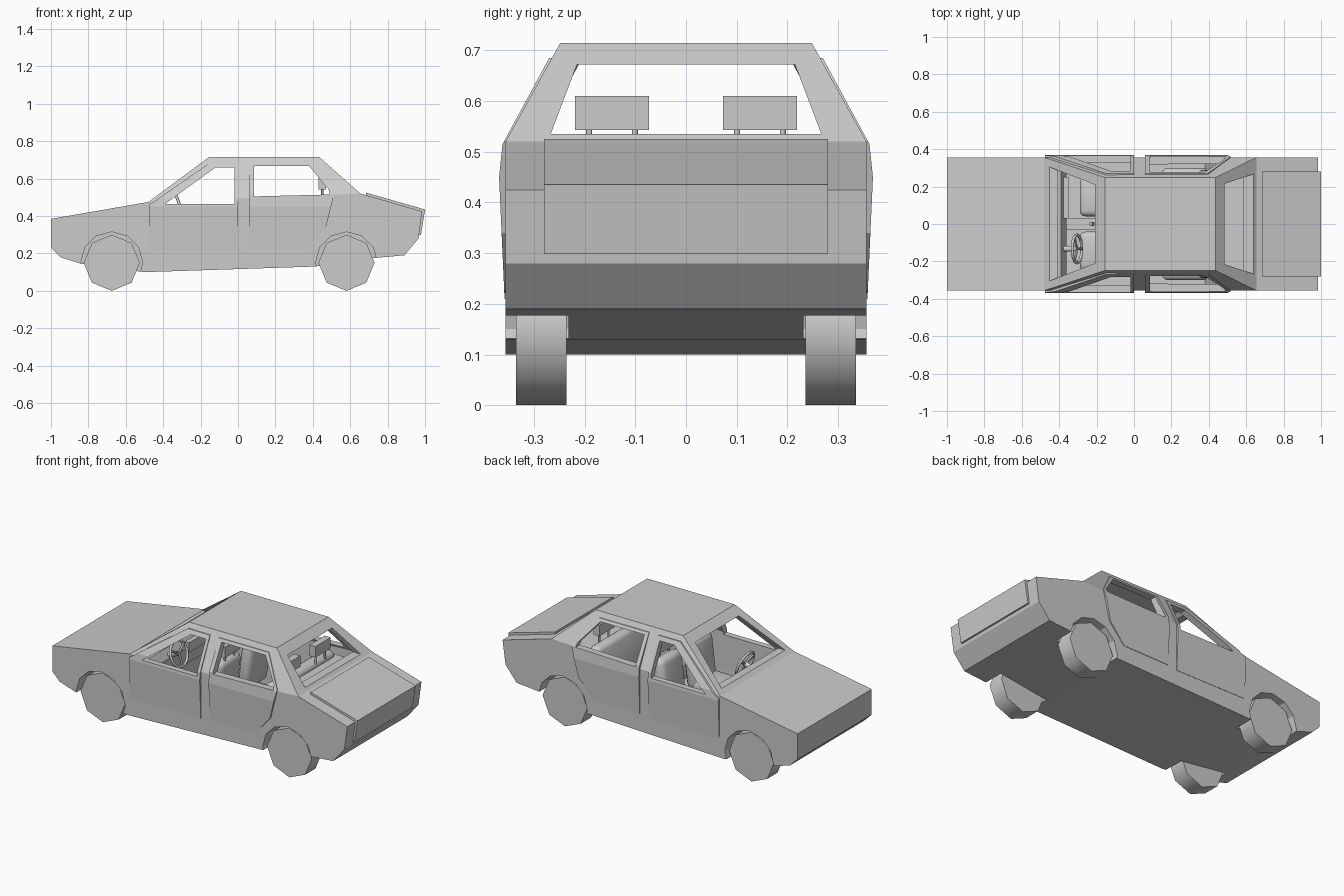
import bpy, bmesh, math
from mathutils import Vector

old = bpy.data.objects.get("Cube")
if old:
    bpy.data.objects.remove(old, do_unlink=True)

GREY = (0.6, 0.6, 0.6, 1)
paint = bpy.data.materials.new("plain grey")
paint.use_nodes = True
paint.diffuse_color = GREY
paint.node_tree.nodes["Principled BSDF"].inputs["Base Color"].default_value = GREY


def finish(bm, name):
    bmesh.ops.recalc_face_normals(bm, faces=bm.faces)
    me = bpy.data.meshes.new(name)
    bm.to_mesh(me)
    bm.free()
    me.materials.append(paint)
    ob = bpy.data.objects.new(name, me)
    bpy.context.collection.objects.link(ob)
    return ob


def activate(ob):
    bpy.ops.object.select_all(action='DESELECT')
    ob.select_set(True)
    bpy.context.view_layer.objects.active = ob


def smooth(ob, degrees=50):
    activate(ob)
    bpy.ops.object.shade_smooth_by_angle(angle=math.radians(degrees))


def cut(ob, cutters):
    activate(ob)
    for c in cutters:
        c.hide_render = True
        mod = ob.modifiers.new("cut", 'BOOLEAN')
        mod.object, mod.operation, mod.solver = c, 'DIFFERENCE', 'EXACT'
        bpy.ops.object.modifier_apply(modifier=mod.name)


def prism(name, pts, a, b, axis='y'):
    """Extrude a flat outline from a to b along x or y."""
    bm = bmesh.new()
    place = (lambda p, t: (p[0], t, p[1])) if axis == 'y' else (lambda p, t: (t, p[0], p[1]))
    rings = [[bm.verts.new(place(p, t)) for p in pts] for t in (a, b)]
    for r in rings:
        bm.faces.new(r)
    for i in range(len(pts)):
        j = (i + 1) % len(pts)
        bm.faces.new((rings[0][i], rings[0][j], rings[1][j], rings[1][i]))
    return finish(bm, name)


def cabin_shape(name, pts, half, roof_x, roof_z, roof_half):
    """Side profile whose first and last points carry a tapered cabin."""
    bm = bmesh.new()
    sides, roofs = [], []
    for s in (1, -1):
        sides.append([bm.verts.new((x, s * half, z)) for x, z in pts])
        roofs.append([bm.verts.new((x, s * roof_half, roof_z)) for x in roof_x])
        bm.faces.new(sides[-1])
        bm.faces.new((sides[-1][-1], sides[-1][0], roofs[-1][0], roofs[-1][1]))
    (l, r), (lr, rr) = sides, roofs
    for i in range(len(pts) - 1):
        bm.faces.new((l[i], l[i + 1], r[i + 1], r[i]))
    bm.faces.new((l[0], r[0], rr[0], lr[0]))
    bm.faces.new((lr[0], rr[0], rr[1], lr[1]))
    bm.faces.new((l[-1], r[-1], rr[1], lr[1]))
    return finish(bm, name)


def box(name, lo, hi, bevel=0.0, tilt=0.0):
    bm = bmesh.new()
    bmesh.ops.create_cube(bm, size=1)
    lo, hi = Vector(lo), Vector(hi)
    bmesh.ops.scale(bm, vec=hi - lo, verts=bm.verts)
    if bevel:
        bmesh.ops.bevel(bm, geom=bm.edges[:], offset=bevel, segments=3, profile=0.5, affect='EDGES')
    ob = finish(bm, name)
    ob.location = (lo + hi) / 2
    ob.rotation_euler.y = tilt
    if bevel:
        smooth(ob, 40)
    return ob


def rod(name, a, b, radius, sides=8):
    a, b = Vector(a), Vector(b)
    bm = bmesh.new()
    bmesh.ops.create_cone(bm, cap_ends=True, segments=sides, radius1=radius, radius2=radius, depth=(b - a).length)
    ob = finish(bm, name)
    ob.location = (a + b) / 2
    ob.rotation_euler = (b - a).to_track_quat('Z', 'Y').to_euler()
    smooth(ob)
    return ob


# Body shell, from the windscreen base round the nose and floor to the rear window base
profile = [(-0.48, 0.475), (-1, 0.385), (-1, 0.23), (-0.95, 0.18), (-0.84, 0.145), (-0.5, 0.1),
           (0.41, 0.13), (0.72, 0.175), (0.89, 0.19), (0.965, 0.28), (0.985, 0.425), (0.655, 0.52)]
body = cabin_shape("body", profile, 0.356, (-0.155, 0.435), 0.715, 0.248)

cavity = [(-0.45, 0.462), (-0.455, 0.135), (0.38, 0.155), (0.44, 0.36), (0.61, 0.4), (0.615, 0.505)]
inside = cabin_shape("cabin_cutter", cavity, 0.33, (-0.14, 0.42), 0.695, 0.225)

# Window openings
front_glass = [(-0.39, 0.465), (-0.02, 0.465), (-0.02, 0.66), (-0.12, 0.66)]
rear_glass = [(0.085, 0.505), (0.49, 0.515), (0.485, 0.54), (0.38, 0.668), (0.085, 0.668)]
side_cuts = [prism("window_cutter", g, -0.5, 0.5) for g in (front_glass, rear_glass)]
windscreen = prism("windscreen_cutter", [(-0.305, 0.495), (0.305, 0.495), (0.21, 0.675), (-0.21, 0.675)],
                   -0.5, -0.16, 'x')
back_window = prism("back_window_cutter", [(-0.267, 0.535), (0.267, 0.535), (0.215, 0.672), (-0.215, 0.672)],
                    0.44, 0.7, 'x')

# Wheel arches
AXLES = {"front": -0.675, "rear": 0.58}
wells = []
for x in AXLES.values():
    ring = [(x + 0.165 * math.cos(k * math.pi / 6), 0.15 + 0.165 * math.sin(k * math.pi / 6)) for k in range(12)]
    for s in (1, -1):
        wells.append(prism("arch_cutter", ring, s * 0.232, s * 0.5))
cut(body, [inside, windscreen, back_window] + side_cuts + wells)

# Doors: bulged panels following the side, with the window frame leaning in
front_door = [(-0.475, 0.21), (0, 0.21), (0, 0.685), (-0.15, 0.685), (-0.475, 0.46)]
rear_door = [(0.06, 0.22), (0.37, 0.225), (0.47, 0.34), (0.515, 0.52), (0.395, 0.685), (0.06, 0.685)]


def door(name, outline, belt, s):
    def skin(z):
        if z < 0.45:
            return 0.358 + (z - 0.21) * 0.045
        if z < belt:
            return 0.369 - 0.007 * (z - 0.45) / (belt - 0.45)
        return 0.362 - 0.092 * (z - belt) / (0.685 - belt)
    ob = prism(name, outline, 0, 1)
    bm = bmesh.new()
    bm.from_mesh(ob.data)
    for z in (0.45, belt):
        bmesh.ops.bisect_plane(bm, geom=bm.verts[:] + bm.edges[:] + bm.faces[:],
                               plane_co=(0, 0, z), plane_no=(0, 0, 1))
    for v in bm.verts:
        v.co.y = s * (skin(v.co.z) - (0.03 if v.co.y < 0.5 else 0))
    bmesh.ops.recalc_face_normals(bm, faces=bm.faces)
    bm.to_mesh(ob.data)
    bm.free()
    cut(ob, side_cuts)


for side, s in (("right", 1), ("left", -1)):
    door("front_door_" + side, front_door, 0.495, s)
    door("rear_door_" + side, rear_door, 0.515, s)

for c in [inside, windscreen, back_window] + side_cuts + wells:
    bpy.data.objects.remove(c, do_unlink=True)

# Boot lid wrapping over the tail
prism("boot_lid", [(0.685, 0.505), (0.685, 0.525), (1, 0.435), (0.978, 0.298), (0.96, 0.298), (0.97, 0.42)],
      -0.28, 0.28)

# Wheels
for end, x in AXLES.items():
    for side, s in (("right", 1), ("left", -1)):
        rod(f"{end}_wheel_{side}", (x, s * 0.236, 0.15), (x, s * 0.335, 0.15), 0.15)

# Seats with headrests
for side, y in (("right", 0.146), ("left", -0.146)):
    box("front_cushion_" + side, (-0.29, y - 0.105, 0.2), (0.0, y + 0.105, 0.29), 0.03)
    box("front_backrest_" + side, (-0.03, y - 0.105, 0.23), (0.05, y + 0.105, 0.52), 0.035, 0.12)
    for row, x in (("front", 0.045), ("rear", 0.45)):
        box(f"{row}_headrest_{side}", (x - 0.02, y - 0.073, 0.543), (x + 0.02, y + 0.073, 0.61))
        for d in (-0.045, 0.045):
            rod(f"{row}_headrest_post", (x, y + d, 0.47), (x, y + d, 0.55), 0.006)
box("rear_bench", (0.15, -0.3, 0.18), (0.4, 0.3, 0.3), 0.03)
box("rear_backrest", (0.36, -0.29, 0.25), (0.44, 0.29, 0.505), 0.03, 0.2)
box("parcel_shelf", (0.43, -0.3, 0.39), (0.63, 0.3, 0.47))

# Dashboard and console
prism("dashboard", [(-0.46, 0.28), (-0.39, 0.28), (-0.36, 0.4), (-0.39, 0.45), (-0.46, 0.46)], -0.33, 0.33)
box("glovebox_trim", (-0.39, 0.03, 0.37), (-0.35, 0.25, 0.43))
box("console", (-0.38, -0.03, 0.14), (0.0, 0.03, 0.24))
rod("gear_lever", (-0.22, 0, 0.23), (-0.23, 0, 0.33), 0.01)

# Steering wheel
hub = Vector((-0.305, -0.133, 0.44))
lean = math.radians(70)
bpy.ops.mesh.primitive_torus_add(major_segments=20, minor_segments=8, major_radius=0.075, minor_radius=0.008,
                                 location=hub, rotation=(0, lean, 0))
rim = bpy.context.object
rim.name = "steering_wheel"
rim.data.materials.append(paint)
smooth(rim)
for k in range(3):
    a = math.radians(90 + 120 * k - 90)
    tip = hub + Vector((math.cos(a) * math.cos(lean), math.sin(a), -math.cos(a) * math.sin(lean))) * 0.073
    rod("steering_spoke", hub, tip, 0.008, 6)
rod("steering_column", hub, hub - Vector((math.sin(lean), 0, math.cos(lean))) * 0.1, 0.015)
